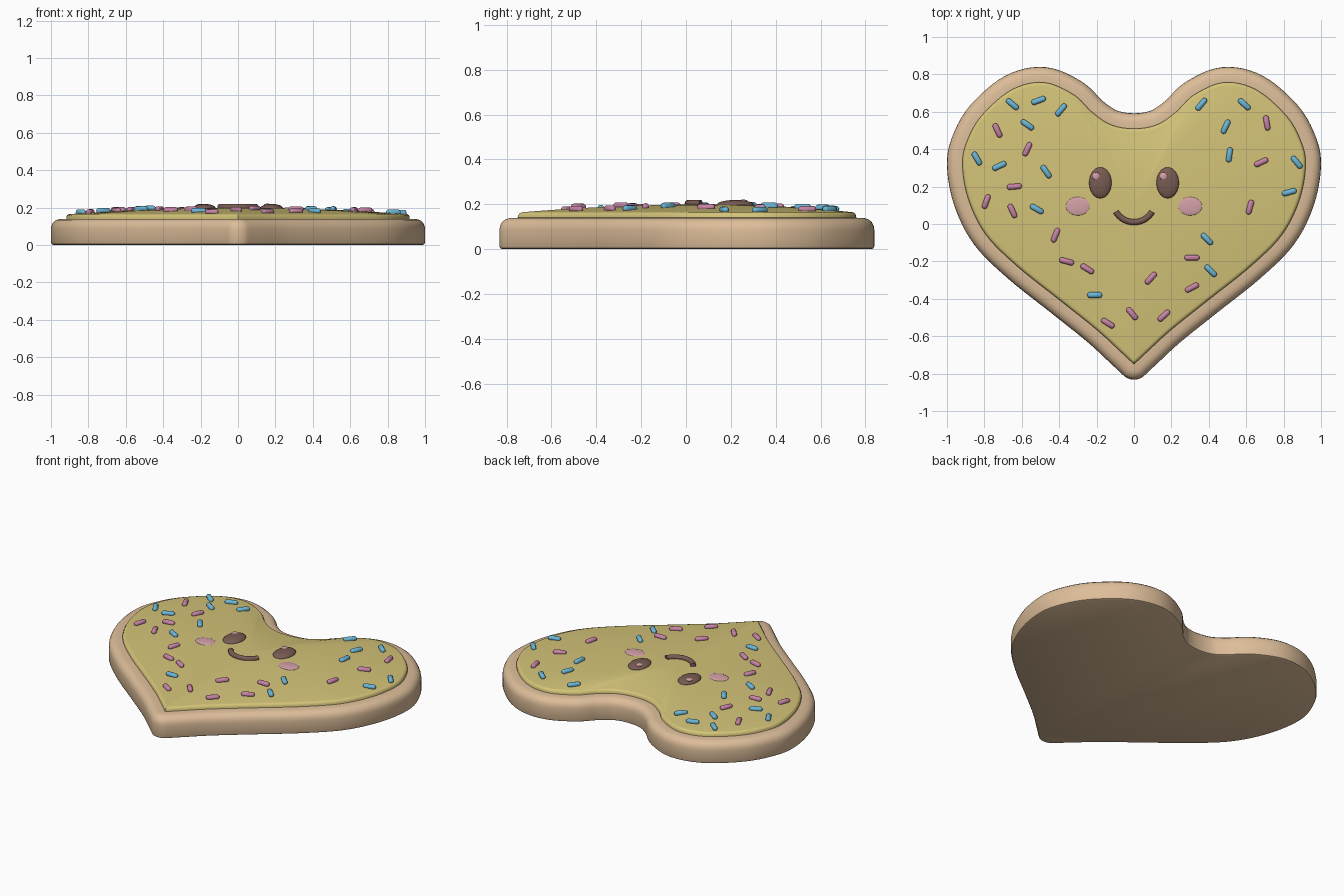
import bpy, bmesh, math
from mathutils import Vector, Matrix
from mathutils.bvhtree import BVHTree

cube = bpy.data.objects.get("Cube")
if cube:
    bpy.data.objects.remove(cube, do_unlink=True)


def material(name, rgb):
    mat = bpy.data.materials.new(name)
    mat.use_nodes = True
    colour = (*rgb, 1)
    mat.diffuse_color = colour
    mat.node_tree.nodes["Principled BSDF"].inputs["Base Color"].default_value = colour
    return mat


BISCUIT = material("biscuit tan", (.72, .51, .32))
ICING = material("yellow icing", (.66, .55, .19))
BROWN = material("chocolate brown", (.19, .105, .085))
BLUSH = material("blush pink", (.66, .36, .39))
BLUE = material("sprinkle blue", (.15, .47, .67))
PINK = material("sprinkle pink", (.58, .23, .38))


def finish(name, bm, mat, angle=40):
    """Turn a bmesh into a smooth shaded object."""
    bmesh.ops.recalc_face_normals(bm, faces=bm.faces)
    mesh = bpy.data.meshes.new(name)
    bm.to_mesh(mesh)
    bm.free()
    mesh.materials.append(mat)
    obj = bpy.data.objects.new(name, mesh)
    bpy.context.collection.objects.link(obj)
    bpy.ops.object.select_all(action='DESELECT')
    obj.select_set(True)
    bpy.context.view_layer.objects.active = obj
    bpy.ops.object.shade_smooth_by_angle(angle=math.radians(angle))
    return obj


# Right half of the heart, from the notch round to the tip
HALF = [Vector(p) for p in (
    (0, .51), (.12, .53), (.22, .595), (.32, .69), (.48, .757), (.65, .72),
    (.81, .585), (.89, .45), (.918, .32), (.885, .13), (.79, -.06),
    (.62, -.23), (.4, -.405), (.2, -.565), (.08, -.675), (0, -.75))]


def smooth_half(steps=6):
    """Points and outward normals along a spline through HALF."""
    first = Vector((-HALF[1].x, HALF[1].y))
    ctrl = [first] + HALF + [2 * HALF[-1] - HALF[-2]]
    pts, normals = [], []
    for a, b, c, d in zip(ctrl, ctrl[1:], ctrl[2:], ctrl[3:]):
        last = c is HALF[-1]
        for i in range(steps + last):
            t = i / steps
            m, n = (c - a) / 2, (d - b) / 2
            k = 3 * (c - b) - 2 * m - n
            q = 2 * (b - c) + m + n
            pts.append(b + m * t + k * t * t + q * t ** 3)
            tangent = (m + 2 * k * t + 3 * q * t * t).normalized()
            normals.append(Vector((-tangent.y, tangent.x)))
    return pts, normals


def mirrored(half):
    """Close a half loop whose two ends lie on the centre line."""
    return half + [Vector((-p.x, p.y)) for p in reversed(half[1:-1])]


def loft(bm, rings):
    """Bridge equal-length loops of (points, height)."""
    loops = [[bm.verts.new((p.x, p.y, z)) for p in pts] for pts, z in rings]
    for low, high in zip(loops, loops[1:]):
        for i in range(len(low)):
            j = (i + 1) % len(low)
            bm.faces.new((low[i], low[j], high[j], high[i]))
    return loops


points, normals = smooth_half()

# Biscuit base: the heart offset outwards, with a rounded fan at the tip
fan = 8
start = math.atan2(normals[-1].y, normals[-1].x)
fan_normals = []
for i in range(1, fan + 1):
    a = start + (-math.pi / 2 - start) * i / fan
    fan_normals.append(Vector((math.cos(a), math.sin(a))))
wide_points = points + [points[-1]] * fan
wide_normals = normals + fan_normals

profile = [(.07, 0), (.078, .004), (.082, .014), (.082, .085), (.079, .104),
           (.07, .121), (.055, .133), (.035, .139), (0, .14)]
bm = bmesh.new()
loops = loft(bm, [(mirrored([p + n * d for p, n in zip(wide_points, wide_normals)]), z)
                  for d, z in profile])
bm.faces.new(loops[0])
bm.faces.new(loops[-1])
bmesh.ops.remove_doubles(bm, verts=bm.verts, dist=.0001)
finish("biscuit_base", bm, BISCUIT)


# Icing: a rounded rim, then a shallow dome rising to the middle
def inset(depth):
    half = [p - n * depth for p, n in zip(points, normals)]
    half[0].x = 0
    half[-1] = points[-1] + Vector((0, depth * 1.45))
    for p in half:
        p.x = max(p.x, 0)
    return mirrored(half)


centre = Vector((0, .1))
rim = inset(.02)
rings = [(inset(0), .13), (inset(0), .15), (inset(.005), .159),
         (inset(.012), .164), (rim, .165)]
for i in range(1, 12):
    s = 1 - i / 12
    rings.append(([centre + (p - centre) * s for p in rim], .165 + .034 * (1 - s * s)))
bm = bmesh.new()
loops = loft(bm, rings)
top = bm.verts.new((centre.x, centre.y, .199))
inner = loops[-1]
for i, v in enumerate(inner):
    bm.faces.new((v, inner[(i + 1) % len(inner)], top))
bm.faces.new(loops[0])
bm.normal_update()
surface = BVHTree.FromBMesh(bm)
finish("icing", bm, ICING)


def height(x, y):
    hit = surface.ray_cast(Vector((x, y, 1)), Vector((0, 0, -1)))[0]
    return hit.z if hit else .165


def button(name, x, y, size, mat, lift=0):
    """Flattened ellipsoid resting on the icing."""
    bm = bmesh.new()
    place = Matrix.Translation((x, y, height(x, y) + lift)) @ Matrix.Diagonal((*size, 1))
    bmesh.ops.create_uvsphere(bm, u_segments=32, v_segments=16, radius=1, matrix=place)
    finish(name, bm, mat, 60)


# Face: eyes with highlights, and cheeks
for side, sign in (("left", 1), ("right", -1)):
    button(side + "_eye", sign * .18, .22, (.06, .083, .022), BROWN)
    button(side + "_eye_highlight", sign * .18 - .022, .255, (.02, .02, .007), BLUSH, .017)
    button(side + "_cheek", sign * .3, .095, (.064, .049, .007), BLUSH)

# Mouth: a tube swept along a short arc
bm = bmesh.new()
radius, tube, sides = .112, .016, 12
sections = []
for i in range(25):
    a = math.radians(-90 - 60 + 120 * i / 24)
    out = Vector((math.cos(a), math.sin(a), 0))
    mid = out * radius + Vector((0, .122, 0))
    mid.z = height(mid.x, mid.y) + .005
    ring = []
    for k in range(sides):
        b = math.tau * k / sides
        ring.append(bm.verts.new(mid + out * tube * math.cos(b)
                                 + Vector((0, 0, tube * math.sin(b)))))
    sections.append(ring)
for r, s in zip(sections, sections[1:]):
    for k in range(sides):
        n = (k + 1) % sides
        bm.faces.new((r[k], r[n], s[n], s[k]))
bm.faces.new(sections[0])
bm.faces.new(sections[-1])
finish("mouth", bm, BROWN)


def sprinkles(name, places, mat):
    """Capsules at (x, y, angle in degrees)."""
    bm = bmesh.new()
    for x, y, angle in places:
        ball = bmesh.ops.create_uvsphere(
            bm, u_segments=12, v_segments=7, radius=.0155,
            matrix=Matrix.Rotation(math.pi / 2, 4, 'Y'))["verts"]
        for v in ball:
            v.co.x += math.copysign(.025, v.co.x)
        bmesh.ops.transform(
            bm, verts=ball, matrix=Matrix.Translation((x, y, height(x, y) + .006))
            @ Matrix.Rotation(math.radians(angle), 4, 'Z'))
    finish(name, bm, mat, 60)


sprinkles("blue_sprinkles", (
    (-.65, .64, -40), (-.51, .66, 20), (-.39, .61, 50), (-.57, .53, -35),
    (-.84, .35, -60), (-.72, .31, 25), (-.47, .28, -55), (-.52, .08, -30),
    (.36, .64, 50), (.59, .64, -42), (.49, .52, 65), (.51, .37, 82),
    (.87, .33, -50), (.83, .17, 15), (.39, -.08, -45), (.41, -.25, -45),
    (-.21, -.38, 0)), BLUE)
sprinkles("pink_sprinkles", (
    (-.73, .5, -65), (-.57, .4, 65), (-.64, .2, 5), (-.79, .12, 70),
    (-.65, .07, -65), (-.42, -.06, 68), (-.36, -.2, -15), (-.25, -.24, -32),
    (-.14, -.53, -32), (-.01, -.48, -50), (.16, -.49, 42), (.09, -.29, 48),
    (.31, -.34, 28), (.31, -.18, 0), (.71, .54, -80), (.68, .33, 25),
    (.62, .09, 75)), PINK)
